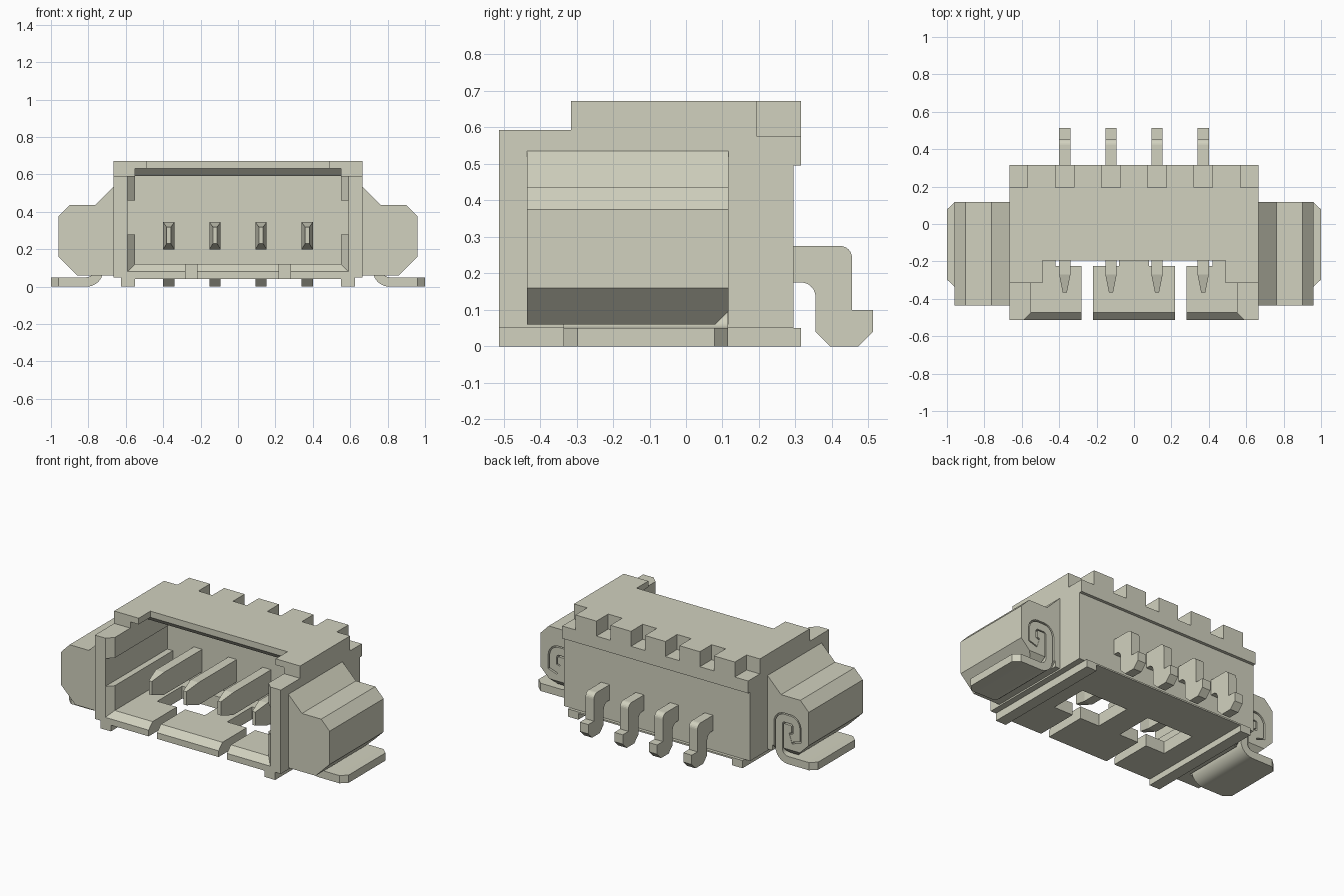
import bpy, math
from mathutils import Vector

if "Cube" in bpy.data.objects:
    bpy.data.objects.remove(bpy.data.objects["Cube"], do_unlink=True)

COLOUR = (0.64, 0.64, 0.52, 1)
mat = bpy.data.materials.new("warm_grey_plastic")
mat.use_nodes = True
mat.diffuse_color = COLOUR
mat.node_tree.nodes["Principled BSDF"].inputs["Base Color"].default_value = COLOUR


def make(name, verts, faces):
    """Mesh object with consistent outward normals."""
    me = bpy.data.meshes.new(name)
    me.from_pydata(verts, [], faces)
    me.materials.append(mat)
    ob = bpy.data.objects.new(name, me)
    bpy.context.collection.objects.link(ob)
    bpy.context.view_layer.objects.active = ob
    bpy.ops.object.mode_set(mode='EDIT')
    bpy.ops.mesh.select_all(action='SELECT')
    bpy.ops.mesh.normals_make_consistent(inside=False)
    bpy.ops.object.mode_set(mode='OBJECT')
    return ob


def skin(name, rings):
    """Closed solid through rings of equal point count."""
    n = len(rings[0])
    verts = [p for r in rings for p in r]
    faces = [tuple(range(n)), tuple(range(len(verts) - n, len(verts)))]
    for k in range(len(rings) - 1):
        for i in range(n):
            j = (i + 1) % n
            faces.append((k*n + i, k*n + j, k*n + n + j, k*n + n + i))
    return make(name, verts, faces)


def prism_x(name, profile, x0, x1):
    return skin(name, [[(x, y, z) for y, z in profile] for x in (x0, x1)])


def prism_y(name, profile, y0, y1):
    return skin(name, [[(x, y, z) for x, z in profile] for y in (y0, y1)])


def box(name, x0, x1, y0, y1, z0, z1):
    return prism_y(name, [(x0, z0), (x1, z0), (x1, z1), (x0, z1)], y0, y1)


def loft(name, xc, sections):
    """Rectangular sections (y, half width, z low, z high) along y."""
    return skin(name, [[(xc - h, y, a), (xc + h, y, a), (xc + h, y, b), (xc - h, y, b)]
                       for y, h, a, b in sections])


def cut(target, cutter):
    m = target.modifiers.new("cut", 'BOOLEAN')
    m.operation, m.solver, m.object = 'DIFFERENCE', 'EXACT', cutter
    bpy.context.view_layer.objects.active = target
    bpy.ops.object.modifier_apply(modifier=m.name)
    bpy.data.objects.remove(cutter, do_unlink=True)


def arc(cx, cz, r, a0, a1, n=6):
    return [(cx + r * math.cos(math.radians(a0 + (a1 - a0) * i / n)),
             cz + r * math.sin(math.radians(a0 + (a1 - a0) * i / n))) for i in range(n + 1)]


def ribbon(path, half):
    """Outline of a bent strip with mitred corners."""
    pts = [Vector(p) for p in path]
    left, right = [], []
    for i, p in enumerate(pts):
        a = (p - pts[i - 1]).normalized() if i else None
        b = (pts[i + 1] - p).normalized() if i < len(pts) - 1 else None
        a, b = a or b, b or a
        na, nb = Vector((-a.y, a.x)), Vector((-b.y, b.x))
        m = (na + nb).normalized()
        m *= half / m.dot(na)
        left.append(tuple(p + m))
        right.append(tuple(p - m))
    return left + right[::-1]


# Housing shell from its side profile
W = 0.665
PINS = [-0.37, -0.123, 0.123, 0.37]
housing = prism_x("housing", [(-.513, 0), (.315, 0), (.315, .05), (.295, .05), (.295, .495),
                              (.315, .495), (.315, .672), (-.315, .672), (-.315, .592),
                              (-.513, .592)], -W, W)

# Mating cavity, lead-in chamfers and roof opening
cut(housing, box("c", -.55, .55, -.6, .12, .12, .592))
cut(housing, loft("c", 0, [(-.553, .63, .04, .632), (-.473, .55, .12, .632)]))
cut(housing, prism_x("c", [(-.6, .58), (-.143, .58), (-.195, .632), (-.6, .632)], -.55, .55))
cut(housing, box("c", -.49, .49, -.6, -.195, .5, .8))

# Underside recess between the two rails
cut(housing, box("c", -.55, .55, -.6, .4, -.1, .04))

for s in (-1, 1):
    # Side grooves, rail steps and rear corner steps
    cut(housing, box("c", *sorted((s * .5, s * .59)), -.6, .12, .28, .46))
    cut(housing, box("c", *sorted((s * .625, s * .8)), -.6, .4, -.1, .05))
    cut(housing, box("c", *sorted((s * .57, s * .8)), .195, .4, .575, .8))
    # T-shaped floor openings
    cut(housing, box("c", s * .25 - .03, s * .25 + .03, -.6, -.2, -.1, .2))
    cut(housing, box("c", s * .25 - .17, s * .25 + .17, -.225, .03, -.1, .2))

for x in PINS:
    cut(housing, box("c", x - .05, x + .05, .195, .4, .575, .8))

# Contacts: tapered mating pin and bent solder tail
tail = ([(.25, .275)] + arc(.422, .242, .033, 90, 0)
        + [(.455, .10), (.513, .10), (.513, .04), (.473, 0), (.395, 0), (.355, .04)]
        + arc(.315, .135, .04, 0, 90) + [(.25, .175)])
for i, x in enumerate(PINS, 1):
    loft(f"contact_pin_{i}", x, [(-.367, .011, .23, .318), (-.27, .03, .20, .345), (.15, .03, .20, .345)])
    prism_x(f"solder_tail_{i}", tail, x - .03, x + .03)

# Side blocks holding hooked anchor strips
block = [(.655, .06), (.86, .06), (.96, .16), (.96, .375), (.90, .437), (.762, .437),
         (W, .535), (.655, .535)]
hook = (arc(.81, .09, .065, 270, 180) + arc(.785, .25, .04, 180, 90)
        + arc(.83, .25, .04, 90, 0) + [(.87, .185), (.83, .172)])
for s, side in ((1, "left"), (-1, "right")):
    def flip(points):
        return [(s * x, z) for x, z in points]
    b = prism_y(f"{side}_side_block", flip(block), -.435, .117)
    cut(b, prism_y("c", flip(ribbon(hook, .034)), -.345, .2))
    # Clipped lower rear corner
    cut(b, prism_x("c", [(.07, .05), (.14, .12), (.14, .05)], *sorted((s * .7, s * 1.1))))
    strip = prism_y(f"{side}_anchor_strip", flip(ribbon([(.96, .025)] + hook, .025)), -.335, .115)
    # Solder pad end with clipped corners
    pad = [(.95, -.335), (.96, -.335), (1, -.297), (1, .078), (.96, .115), (.95, .115)]
    skin(f"{side}_anchor_pad", [[(s * x, y, z) for x, y in pad] for z in (0, .05)])
    bpy.ops.object.select_all(action='DESELECT')
    strip.select_set(True)
    bpy.context.view_layer.objects.active = strip
    bpy.ops.object.shade_smooth_by_angle(angle=math.radians(30))
